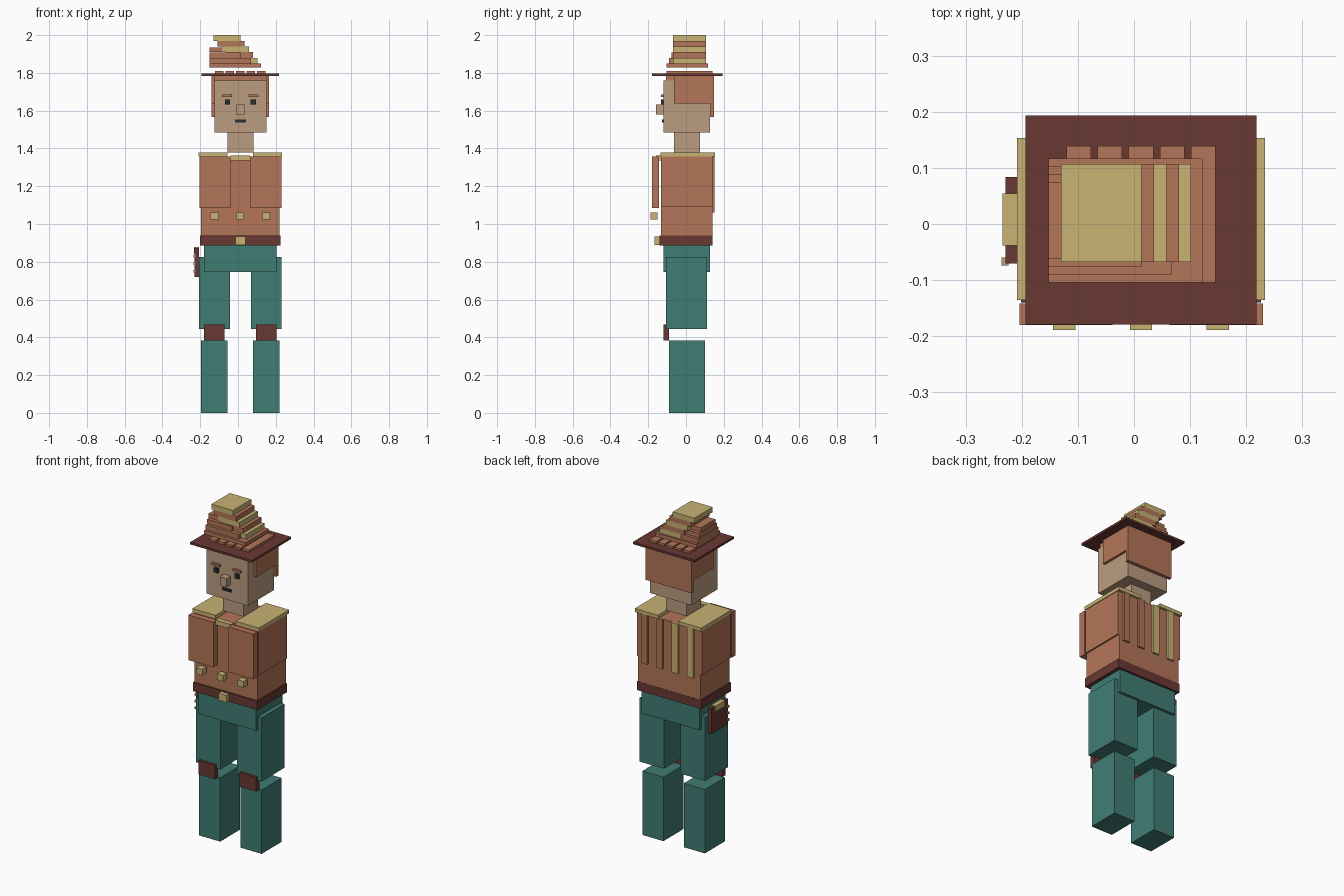
import bpy

cube = bpy.data.objects.get("Cube")
if cube:
    bpy.data.objects.remove(cube, do_unlink=True)


def material(name, hex_colour):
    def linear(c):
        return c / 12.92 if c <= 0.04045 else ((c + 0.055) / 1.055) ** 2.4
    rgb = [linear(int(hex_colour[i:i + 2], 16) / 255) for i in (0, 2, 4)]
    mat = bpy.data.materials.new(name)
    mat.use_nodes = True
    mat.diffuse_color = (*rgb, 1)
    shader = next(n for n in mat.node_tree.nodes if n.type == 'BSDF_PRINCIPLED')
    shader.inputs["Base Color"].default_value = (*rgb, 1)
    return mat


skin = material("skin", "BA9C80")
rust = material("rust_cloth", "B47558")
brown = material("dark_leather", "683833")
teal = material("teal_cloth", "417D74")
straw = material("straw_yellow", "C8B274")
black = material("dark_face_paint", "2B2C2E")

MIDDLE = 0.0125  # body's plane of symmetry


def box(name, mat, x, y, z):
    """Box from (low, high) extents along each axis."""
    bpy.ops.mesh.primitive_cube_add(size=1)
    obj = bpy.context.object
    obj.name = obj.data.name = name
    for v in obj.data.vertices:
        v.co = [lo if c < 0 else hi for c, (lo, hi) in zip(v.co, (x, y, z))]
    obj.data.materials.append(mat)
    return obj


def centred(name, mat, width, y, z):
    return box(name, mat, (MIDDLE - width / 2, MIDDLE + width / 2), y, z)


def pair(name, mat, inner, outer, y, z):
    """Two mirrored boxes, distances measured from the middle."""
    box("left_" + name, mat, (MIDDLE + inner, MIDDLE + outer), y, z)
    box("right_" + name, mat, (MIDDLE - outer, MIDDLE - inner), y, z)


# Legs
pair("shin", teal, 0.068, 0.208, (-0.09, 0.10), (0, 0.384))
pair("knee_pad", brown, 0.083, 0.192, (-0.12, -0.09), (0.382, 0.467))
pair("thigh", teal, 0.056, 0.218, (-0.105, 0.112), (0.443, 0.826))
centred("pelvis", teal, 0.385, (-0.12, 0.128), (0.747, 0.885))

# Belt
centred("belt", brown, 0.427, (-0.14, 0.141), (0.885, 0.938))
centred("buckle", straw, 0.052, (-0.166, -0.14), (0.89, 0.933))

# Torso and vest
centred("torso", rust, 0.416, (-0.132, 0.14), (0.938, 1.357))
pair("vest_front", rust, 0.051, 0.217, (-0.18, -0.142), (1.086, 1.357))
pair("vest_side", rust, 0.208, 0.217, (-0.132, 0.14), (1.09, 1.357))
pair("shoulder_pad", straw, 0.067, 0.221, (-0.135, 0.153), (1.357, 1.378))
centred("collar", straw, 0.102, (-0.16, -0.13), (1.335, 1.363))
for i in (-1, 0, 1):
    x = MIDDLE + 0.137 * i
    box("vest_button", straw, (x - 0.02, x + 0.02), (-0.189, -0.15), (1.023, 1.06))
for i, mat in enumerate((straw, straw, rust, rust)):
    x = -0.132 + 0.102 * i
    box("back_strap", mat, (x - 0.021, x + 0.021), (0.14, 0.151), (1.06, 1.357))

# Hip pouch
box("pouch", brown, (-0.229, -0.206), (-0.07, 0.084), (0.72, 0.874))
box("pouch_flap", straw, (-0.234, -0.206), (-0.038, 0.054), (0.843, 0.878))
for z in (0.75, 0.79, 0.83):
    box("pouch_bead", skin, (-0.236, -0.224), (-0.074, -0.06), (z - 0.007, z + 0.007))

# Head and face
centred("neck", skin, 0.137, (-0.063, 0.074), (1.378, 1.484))
centred("head", skin, 0.275, (-0.12, 0.128), (1.484, 1.76))
centred("nose", skin, 0.044, (-0.159, -0.12), (1.579, 1.632))
pair("eye", black, 0.055, 0.082, (-0.132, -0.12), (1.632, 1.659))
pair("eyebrow", rust, 0.043, 0.096, (-0.132, -0.12), (1.672, 1.685))
centred("mouth", black, 0.058, (-0.127, -0.12), (1.537, 1.552))

# Hair
centred("hair_top", rust, 0.275, (-0.105, 0.128), (1.76, 1.784))
pair("hair_side", rust, 0.138, 0.152, (-0.063, 0.135), (1.638, 1.784))
centred("hair_back", rust, 0.304, (0.128, 0.148), (1.567, 1.784))

# Hat brim and the slats resting on it
centred("hat_brim", brown, 0.411, (-0.179, 0.193), (1.784, 1.797))
for i in range(-2, 3):
    x = MIDDLE + 0.0555 * i
    box("hat_slat", rust, (x - 0.022, x + 0.022), (-0.104, 0.139), (1.797, 1.81))

# Hat crown: stepped rust core under a leaning stack of striped tiers
for i in range(4):
    inset = 0.014 * i
    box("crown_step", rust, (-0.152, 0.122 - 0.054 * i),
        (-0.104 + inset, 0.117 - inset),
        (1.828 if i == 0 else 1.82 + 0.03 * i, 1.85 + 0.0285 * i))
for i in range(5):
    x = -0.041 - 0.0222 * i
    box("crown_tier", rust if i % 2 else straw, (x, x + 0.143),
        (-0.068, 0.107), (1.85 + 0.03 * i, 1.88 + 0.03 * i))
